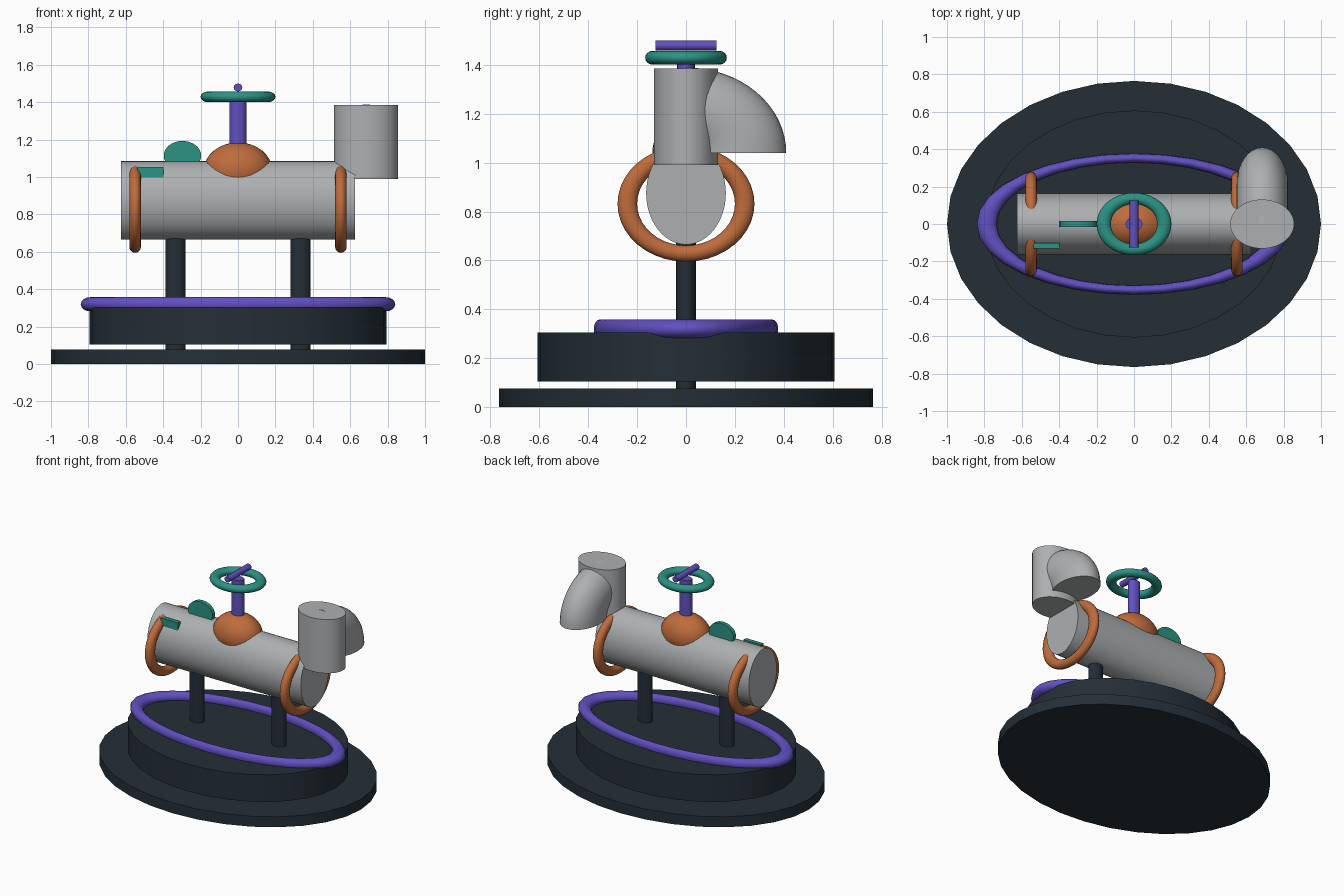
import bpy, bmesh, math
from mathutils import Matrix, Vector

if "Cube" in bpy.data.objects:
    bpy.data.objects.remove(bpy.data.objects["Cube"])


def mat(name, rgb):
    m = bpy.data.materials.new(name)
    m.diffuse_color = (*rgb, 1)
    m.use_nodes = True
    m.node_tree.nodes["Principled BSDF"].inputs["Base Color"].default_value = m.diffuse_color
    return m


DARK = mat("dark slate", (0.018, 0.028, 0.037))
GREY = mat("steel grey", (0.42, 0.43, 0.44))
ORANGE = mat("copper orange", (0.52, 0.15, 0.045))
PURPLE = mat("violet", (0.12, 0.08, 0.53))
TEAL = mat("teal", (0.024, 0.29, 0.23))


def finish(name, bm, material):
    bmesh.ops.recalc_face_normals(bm, faces=bm.faces)
    me = bpy.data.meshes.new(name)
    bm.to_mesh(me)
    bm.free()
    me.materials.append(material)
    ob = bpy.data.objects.new(name, me)
    bpy.context.collection.objects.link(ob)
    bpy.ops.object.select_all(action='DESELECT')
    ob.select_set(True)
    bpy.context.view_layer.objects.active = ob
    bpy.ops.object.shade_smooth_by_angle(angle=math.radians(35))
    return ob


def cylinder(name, material, center, half, axis='Z', sides=32):
    """Elliptic cylinder filling the box of the given half sizes."""
    bm = bmesh.new()
    bmesh.ops.create_cone(bm, cap_ends=True, segments=sides, radius1=1, radius2=1, depth=2)
    rot = {'X': Matrix.Rotation(math.pi / 2, 4, 'Y'),
           'Y': Matrix.Rotation(math.pi / 2, 4, 'X'), 'Z': Matrix()}[axis]
    bm.transform(Matrix.Translation(center) @ Matrix.Diagonal((*half, 1)) @ rot)
    return finish(name, bm, material)


def torus(name, material, center, major, minor, axes, arc=2 * math.pi, steps=40, ring=16):
    """Stretched torus or arc; axes = (first, second, normal) coordinate index,
    major = radii on the first two axes, minor = tube radii on all three."""
    bm = bmesh.new()
    full = arc > 6.28
    loops = []
    for i in range(steps if full else steps + 1):
        t = arc * i / steps
        loop = []
        for j in range(ring):
            p = 2 * math.pi * j / ring
            co = Vector(center)
            co[axes[0]] += math.cos(t) * (major[0] + minor[0] * math.cos(p))
            co[axes[1]] += math.sin(t) * (major[1] + minor[1] * math.cos(p))
            co[axes[2]] += minor[2] * math.sin(p)
            loop.append(bm.verts.new(co))
        loops.append(loop)
    pairs = list(zip(loops, loops[1:])) + ([(loops[-1], loops[0])] if full else [])
    for a, b in pairs:
        for j in range(ring):
            k = (j + 1) % ring
            bm.faces.new((a[j], a[k], b[k], b[j]))
    if not full:
        bm.faces.new(loops[0])
        bm.faces.new(loops[-1])
    return finish(name, bm, material)


# Stepped oval base with a decorative rim
cylinder("base_plate", DARK, (0, 0, 0.0385), (1, 0.765, 0.0385))
cylinder("base_drum", DARK, (0, 0, 0.205), (0.795, 0.607, 0.1))
torus("base_rim", PURPLE, (0, 0, 0.32), (0.788, 0.353), (0.053, 0.024, 0.038), (0, 1, 2), steps=32)

# Horizontal tank on two posts, each side with a band
cylinder("tank", GREY, (0, 0, 0.875), (0.626, 0.163, 0.21), 'X', 48)
for side, label in ((-1, "left"), (1, "right")):
    cylinder(label + "_post", DARK, (side * 0.334, 0, 0.385), (0.053, 0.04, 0.33))
    torus(label + "_band", ORANGE, (side * 0.55, 0, 0.832), (0.24, 0.204),
          (0.04, 0.033, 0.031), (1, 2, 0))

# Dome cap on the tank
bm = bmesh.new()
bmesh.ops.create_uvsphere(bm, u_segments=32, v_segments=16, radius=1)
bm.transform(Matrix.Translation((0, 0, 1.04)) @ Matrix.Diagonal((0.181, 0.138, 0.145, 1)))
finish("dome", bm, ORANGE)

# Valve stem, handwheel and cross bar
cylinder("stem", PURPLE, (0, 0, 1.28), (0.045, 0.036, 0.16), sides=24)
torus("handwheel", TEAL, (0, 0, 1.429), (0.162, 0.137), (0.038, 0.03, 0.028), (0, 1, 2))
cylinder("cross_bar", PURPLE, (0, 0, 1.479), (0.023, 0.125, 0.021), 'Y', 16)

# Upright outlet pipe with an elbow turning down at the back
cylinder("outlet_pipe", GREY, (0.685, 0, 1.188), (0.171, 0.131, 0.198), sides=48)
torus("outlet_elbow", GREY, (0.686, 0, 1.04), (0.217, 0.185), (0.193, 0.164, 0.137),
      (1, 2, 0), arc=math.pi / 2, steps=16, ring=32)

# Gauge disc on top and a small tag on the front
cylinder("gauge_disc", TEAL, (-0.297, 0, 1.115), (0.1, 0.015, 0.078), 'Y')
bm = bmesh.new()
bmesh.ops.create_cube(bm, size=1)
bm.transform(Matrix.Translation((-0.468, -0.117, 1.025)) @ Matrix.Diagonal((0.14, 0.03, 0.06, 1)))
finish("front_tag", bm, TEAL)
